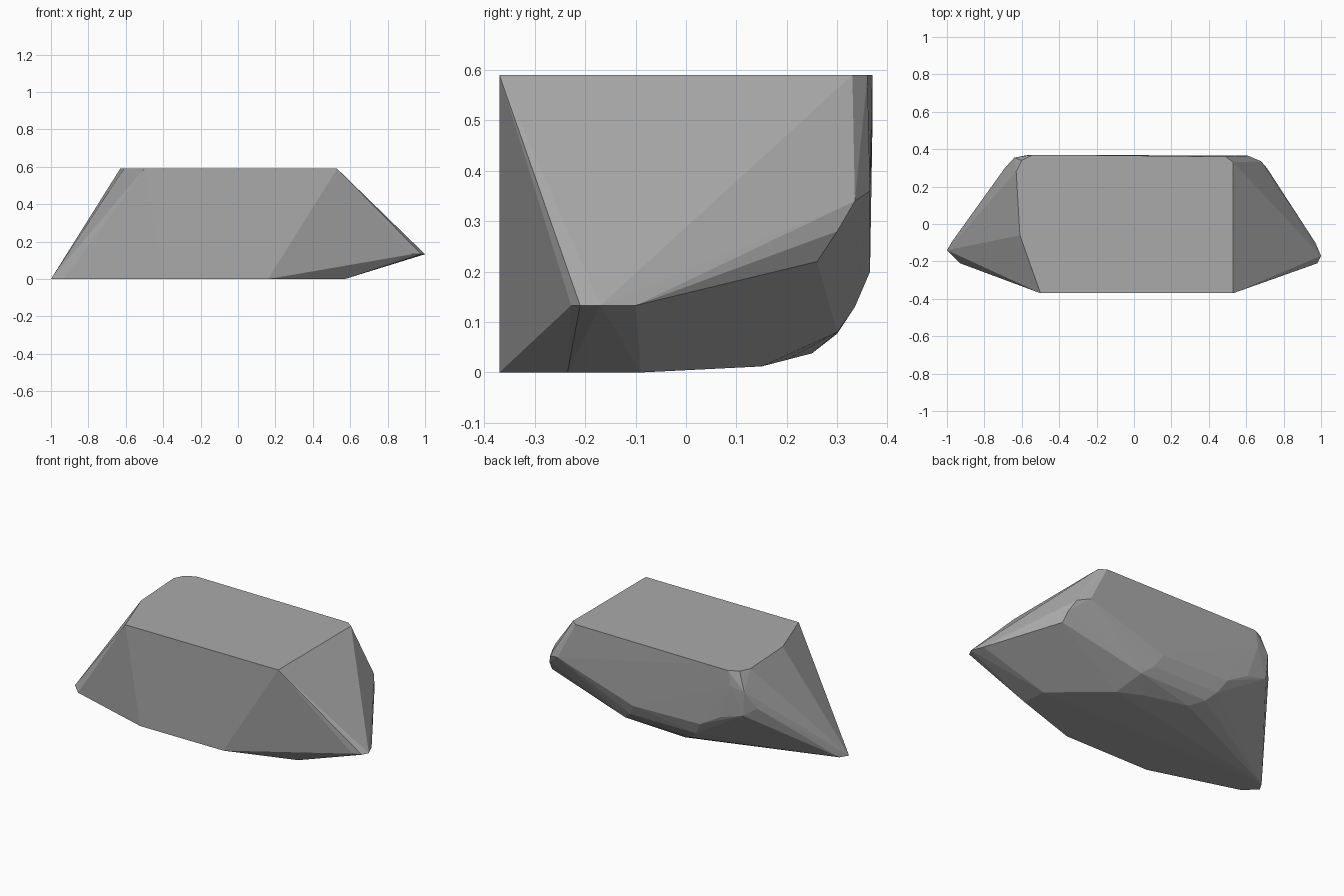
import bpy
import bmesh
import math

default_cube = bpy.data.objects.get("Cube")
if default_cube:
    bpy.data.objects.remove(default_cube, do_unlink=True)


def make_material(name, colour):
    """Flat colour shown in both the viewport and a render."""
    material = bpy.data.materials.new(name)
    material.use_nodes = True
    material.diffuse_color = colour
    shader = material.node_tree.nodes["Principled BSDF"]
    shader.inputs["Base Color"].default_value = colour
    shader.inputs["Roughness"].default_value = 0.9
    return material


def level(height, outline):
    """Place an outline of x, y points at one height."""
    return [(x, y, height) for x, y in outline]


def make_hull(name, corners, material):
    """Wrap corner points in a faceted, convex stone."""
    bm = bmesh.new()
    for corner in corners:
        bm.verts.new(corner)
    result = bmesh.ops.convex_hull(bm, input=bm.verts[:])
    unused = {item for key in ("geom_interior", "geom_unused")
              for item in result[key] if isinstance(item, bmesh.types.BMVert)}
    bmesh.ops.delete(bm, geom=list(unused), context="VERTS")
    # Merge the triangles of each flat facet
    bmesh.ops.dissolve_limit(bm, angle_limit=math.radians(0.5),
                             verts=bm.verts[:], edges=bm.edges[:])
    bmesh.ops.recalc_face_normals(bm, faces=bm.faces[:])
    mesh = bpy.data.meshes.new(name)
    bm.to_mesh(mesh)
    bm.free()
    mesh.materials.append(material)
    stone = bpy.data.objects.new(name, mesh)
    bpy.context.collection.objects.link(stone)
    return stone


# Flat top with one rounded back corner
top_height = 0.59
top_corners = level(top_height, [
    (-0.5, -0.37), (0.53, -0.37), (0.53, 0.33), (0.49, 0.36),
    (-0.42, 0.37), (-0.54, 0.37), (-0.6, 0.34), (-0.63, 0.28), (-0.61, -0.06),
])

# Flat underside, drawn out to a blunt point on the right end
base_corners = level(0, [
    (-0.4, -0.37), (0.16, -0.37), (0.57, -0.235), (0.56, -0.09),
    (-0.93, -0.21), (-1, -0.14), (-0.97, -0.09),
])

# Raised blunt point on the left end
tip_corners = level(0.133, [
    (0.93, -0.228), (0.98, -0.21), (1, -0.17), (0.97, -0.1),
])

# Worn curve where the underside rolls up into the back
rolled_corners = [
    (0.25, 0.15, 0.012), (0.1, 0.2, 0.025), (-0.17, 0.25, 0.038),
    (0.2, 0.3, 0.08), (-0.25, 0.3, 0.077), (0.14, 0.335, 0.13),
    (-0.3, 0.335, 0.13), (0.1, 0.365, 0.2), (-0.35, 0.365, 0.21),
]

# Chipped back corners
chipped_corners = [
    (0.72, 0.26, 0.22), (0.71, 0.3, 0.28), (0.68, 0.335, 0.34),
    (0.61, 0.365, 0.36), (-0.69, 0.3, 0.37), (-0.64, 0.355, 0.48),
    (-0.63, 0.35, 0.33), (-0.56, 0.37, 0.5), (-0.49, 0.365, 0.29),
]

stone_grey = make_material("stone grey", (0.4, 0.4, 0.4, 1))
make_hull("rock", top_corners + base_corners + tip_corners
          + rolled_corners + chipped_corners, stone_grey)
